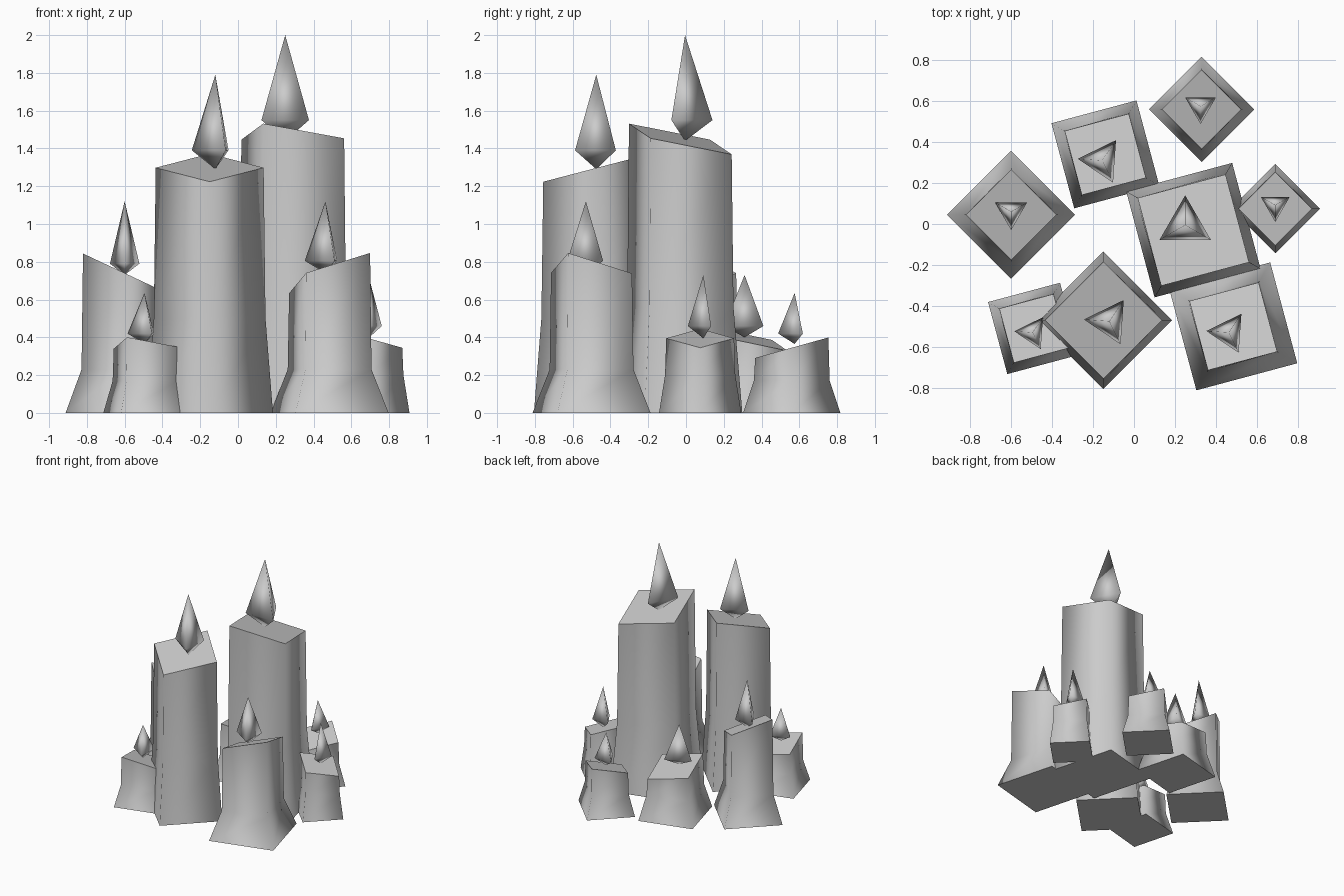
import bpy
import bmesh
from math import cos, sin, radians
from mathutils import Vector

cube = bpy.data.objects.get("Cube")
if cube:
    bpy.data.objects.remove(cube)

# One grey for everything
grey = bpy.data.materials.new("plain_grey")
grey.use_nodes = True
colour = (0.6, 0.6, 0.6, 1.0)
grey.diffuse_color = colour
grey.node_tree.nodes["Principled BSDF"].inputs["Base Color"].default_value = colour


def ring(bm, x, y, radius, sides, angle, height):
    """Add a ring of vertices; height is a function of the offset from the centre."""
    verts = []
    for i in range(sides):
        a = radians(angle + 360 * i / sides)
        dx, dy = radius * cos(a), radius * sin(a)
        verts.append(bm.verts.new((x + dx, y + dy, height(dx, dy))))
    return verts


def bridge(bm, low, high):
    for i in range(len(low)):
        j = (i + 1) % len(low)
        bm.faces.new((low[i], low[j], high[j], high[i]))


def finish(bm, name):
    bmesh.ops.recalc_face_normals(bm, faces=bm.faces)
    for face in bm.faces:
        face.smooth = True
    mesh = bpy.data.meshes.new(name)
    bm.to_mesh(mesh)
    bm.free()
    mesh.materials.append(grey)
    bpy.context.collection.objects.link(bpy.data.objects.new(name, mesh))


def candle(name, x, y, turn, base, top, kink, height, slope):
    """Square wax body with a flared foot and a slanted flat top."""
    bm = bmesh.new()
    diag = 2 ** 0.5
    angle = turn + 45
    foot = ring(bm, x, y, base * diag, 4, angle, lambda dx, dy: 0)
    waist = ring(bm, x, y, top * diag * 1.035, 4, angle, lambda dx, dy: kink)
    rim = ring(bm, x, y, top * diag, 4, angle,
               lambda dx, dy: height + slope[0] * dx + slope[1] * dy)
    bridge(bm, foot, waist)
    bridge(bm, waist, rim)
    # Caps meet the soft sides at crisp edges
    for cap in (bm.faces.new(foot), bm.faces.new(rim)):
        for edge in cap.edges:
            edge.smooth = False
    finish(bm, name + "_candle")


def flame(name, x, y, angle, radius, tip, wide, peak):
    """Three-sided double pyramid."""
    bm = bmesh.new()
    belt = ring(bm, x, y, radius, 3, angle, lambda dx, dy: wide)
    for z in (tip, peak):
        end = bm.verts.new(Vector((x, y, z)))
        for i in range(3):
            bm.faces.new((belt[i], belt[(i + 1) % 3], end))
    finish(bm, name + "_flame")


# Wax bodies: centre, turn, half width of foot and top, waist, height, top slope
candle("tallest", 0.29, -0.03, 15, 0.268, 0.222, 0.56, 1.45, (-0.12, -0.23))
candle("tall_front", -0.15, -0.47, 45, 0.237, 0.202, 0.5, 1.298, (0, 0.26))
candle("medium_front", 0.485, -0.5, 15, 0.255, 0.175, 0.23, 0.74, (0.37, -0.22))
candle("medium_right", -0.6, 0.045, 45, 0.221, 0.156, 0.23, 0.74, (-0.47, 0))
candle("small_front", -0.49, -0.51, 15, 0.182, 0.137, 0.17, 0.345, (-0.12, -0.26))
candle("small_back", -0.14, 0.34, 15, 0.215, 0.162, 0.2, 0.39, (-0.12, -0.24))
candle("small_back_left", 0.33, 0.56, 45, 0.182, 0.137, 0.17, 0.345, (0, 0.28))
candle("small_left", 0.69, 0.075, 45, 0.154, 0.127, 0.2, 0.395, (-0.28, 0))

# Flames: centre, turn, radius, then tip, widest and peak heights
flame("tallest", 0.25, -0.005, 90, 0.145, 1.44, 1.55, 2.0)
flame("tall_front", -0.12, -0.475, 176, 0.125, 1.29, 1.39, 1.79)
flame("medium_front", 0.463, -0.53, 176, 0.11, 0.74, 0.805, 1.12)
flame("medium_right", -0.6, 0.06, -90, 0.09, 0.73, 0.79, 1.12)
flame("small_front", -0.495, -0.53, 176, 0.09, 0.365, 0.42, 0.635)
flame("small_back", -0.155, 0.31, 176, 0.12, 0.4, 0.46, 0.73)
flame("small_back_left", 0.325, 0.575, -90, 0.087, 0.365, 0.42, 0.635)
flame("small_left", 0.69, 0.092, -90, 0.082, 0.395, 0.46, 0.73)
